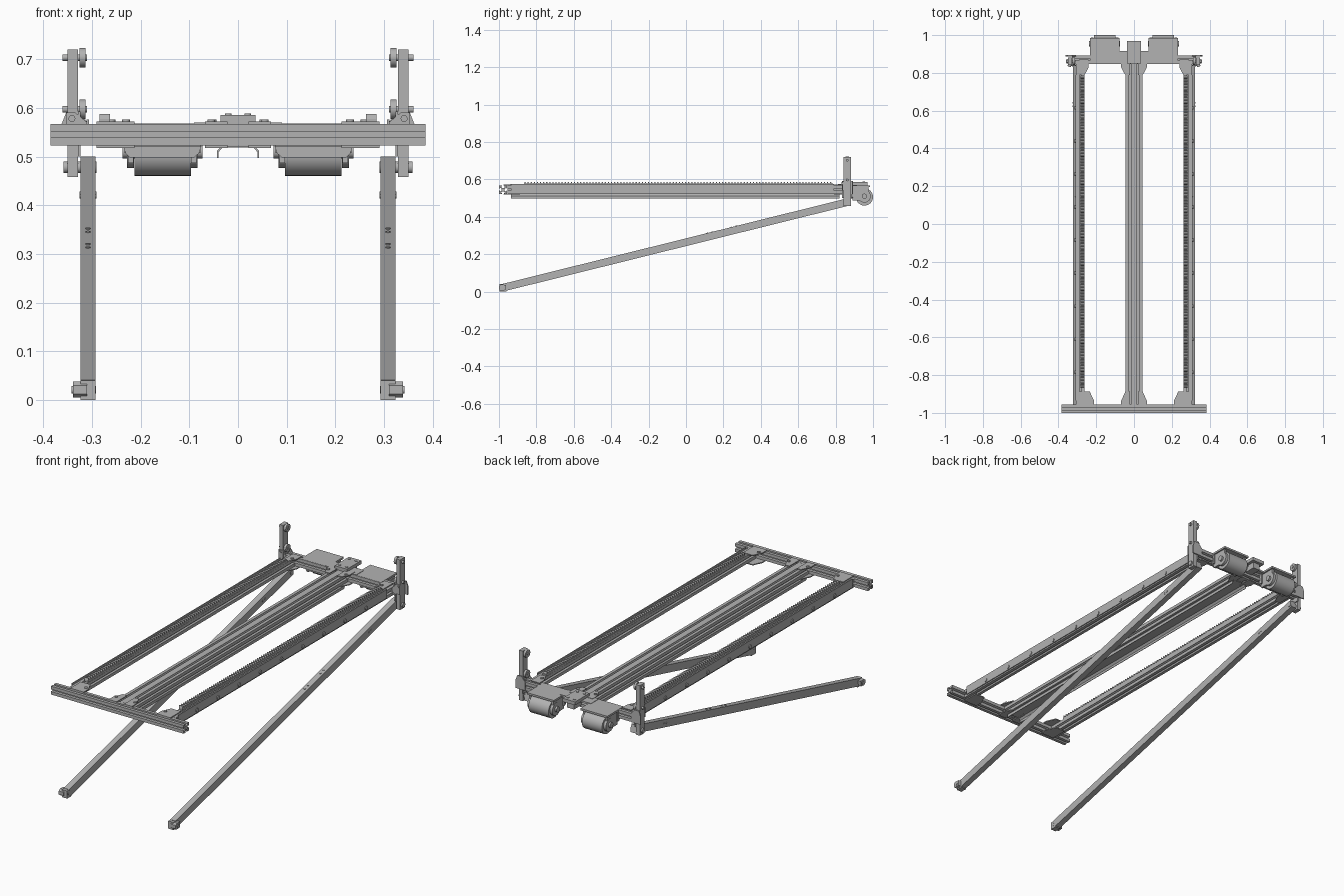
import bpy, bmesh, math
from mathutils import Matrix, Vector

cube = bpy.data.objects.get("Cube")
if cube:
    bpy.data.objects.remove(cube, do_unlink=True)

grey = bpy.data.materials.new("aluminium grey")
grey.use_nodes = True
grey.diffuse_color = (0.45, 0.45, 0.45, 1)
grey.node_tree.nodes["Principled BSDF"].inputs["Base Color"].default_value = (0.45, 0.45, 0.45, 1)


def finish(name, bm, mirror=False, smooth=False):
    bmesh.ops.recalc_face_normals(bm, faces=bm.faces)
    mesh = bpy.data.meshes.new(name)
    bm.to_mesh(mesh)
    bm.free()
    mesh.materials.append(grey)
    ob = bpy.data.objects.new(name, mesh)
    bpy.context.collection.objects.link(ob)
    if smooth:
        bpy.ops.object.select_all(action='DESELECT')
        ob.select_set(True)
        bpy.context.view_layer.objects.active = ob
        bpy.ops.object.shade_smooth_by_angle(angle=math.radians(35))
    if mirror:
        ob.modifiers.new("Mirror", 'MIRROR').use_mirror_merge = False
    return ob


def add_box(bm, x, y, z):
    """Box between three (low, high) ranges."""
    size = Matrix.Diagonal((x[1] - x[0], y[1] - y[0], z[1] - z[0], 1))
    mid = Matrix.Translation((sum(x) / 2, sum(y) / 2, sum(z) / 2))
    return bmesh.ops.create_cube(bm, size=1, matrix=mid @ size)["verts"]


def box(name, x, y, z, mirror=False):
    bm = bmesh.new()
    add_box(bm, x, y, z)
    return finish(name, bm, mirror)


def add_rod(bm, centre, radius, length, axis='X', sides=24):
    turn = {'X': Matrix.Rotation(math.pi / 2, 4, 'Y'), 'Y': Matrix.Rotation(math.pi / 2, 4, 'X'),
            'Z': Matrix.Identity(4)}[axis]
    bmesh.ops.create_cone(bm, cap_ends=True, segments=sides, radius1=radius, radius2=radius,
                          depth=length, matrix=Matrix.Translation(centre) @ turn)


def rods(name, centres, radius, length, axis='X', mirror=True):
    bm = bmesh.new()
    for c in centres:
        add_rod(bm, c, radius, length, axis)
    return finish(name, bm, mirror, True)


def prism(name, points, axis, low, high, mirror=False):
    """Extrude a 2D outline along an axis."""
    place = {'X': lambda a, b: (low, a, b), 'Y': lambda a, b: (a, low, b), 'Z': lambda a, b: (a, b, low)}[axis]
    bm = bmesh.new()
    face = bm.faces.new([bm.verts.new(place(*p)) for p in points])
    moved = bmesh.ops.extrude_face_region(bm, geom=[face])["geom"]
    step = Vector([(high - low) * (axis == a) for a in 'XYZ'])
    bmesh.ops.translate(bm, vec=step, verts=[v for v in moved if isinstance(v, bmesh.types.BMVert)])
    return finish(name, bm, mirror)


def slot_profile(centre, cells=1, s=0.044):
    """Outline of a slotted extrusion, with a T slot on every cell of every side."""
    w, lip, wide, deep = s * .13, s * .1, s * .25, s * .3
    dims = (cells * s / 2, s / 2)
    outline = []
    for k in range(4):
        along, out = (dims if k % 2 == 0 else dims[::-1])
        slots = cells if k % 2 == 0 else 1
        side = [(-along, -out)]
        for i in range(slots):
            m = -along + s * (i + .5)
            side += [(m - w, -out), (m - w, lip - out), (m - wide, lip - out), (m - w, deep - out),
                     (m + w, deep - out), (m + wide, lip - out), (m + w, lip - out), (m + w, -out)]
        c, n = round(math.cos(k * math.pi / 2)), round(math.sin(k * math.pi / 2))
        outline += [(centre[0] + a * c - b * n, centre[1] + a * n + b * c) for a, b in side]
    return outline


# Horizontal frame
MID = 0.545
prism("front_beam", slot_profile((-0.978, MID)), 'X', -0.385, 0.385)
prism("rear_beam", slot_profile((0.87, MID)), 'X', -0.328, 0.328)
prism("centre_rail", slot_profile((0, MID), 2), 'Y', -0.955, 0.85)
prism("side_rail", slot_profile((0.284, MID)), 'Y', -0.955, 0.85, True)

# Guide strips with their screws
box("guide_strip", (0.306, 0.311), (-0.935, 0.79), (0.53, 0.576), True)
rods("guide_screws", [(0.312, -0.785 + i * 0.175, MID) for i in range(9)], 0.01, 0.006)

# Toothed racks
box("rack_base", (0.263, 0.284), (-0.865, 0.785), (0.567, 0.577), True)
pitch = 0.0165
rack = prism("rack_teeth", [(-0.865, 0.577), (-0.855, 0.577), (-0.858, 0.587), (-0.862, 0.587)],
             'X', 0.263, 0.284)
array = rack.modifiers.new("Teeth", 'ARRAY')
array.count = 100
array.use_relative_offset = False
array.use_constant_offset = True
array.constant_offset_displace = (0, pitch, 0)
rack.modifiers.new("Mirror", 'MIRROR').use_mirror_merge = False

# Cable tray under the centre rail
tray = [(-0.043, 0.497), (-0.043, 0.512), (-0.034, 0.522), (0.034, 0.522), (0.043, 0.512), (0.043, 0.497)]
inner = [(x * 0.93, z - 0.003 * (z > 0.5)) for x, z in reversed(tray)]
prism("cable_tray", tray + inner, 'Y', -0.935, 0.82)

# Corner plates above and below the joints
for z0, label in ((0.567, "upper"), (0.518, "lower")):
    for end, y0, d in (("front", -0.955, 1), ("rear", 0.85, -1)):
        reach = 0.068 if d > 0 else 0.06
        for part, x0, sx, w in (("centre", 0.022, 1, 0.046), ("side", 0.29, -1, 0.078 if d > 0 else 0.05)):
            tip = x0 + sx * w
            pts = [(x0, y0 - d * 0.02), (tip, y0 - d * 0.02), (tip, y0 + d * 0.02),
                   (tip - sx * 0.012, y0 + d * 0.045), (tip - sx * 0.022, y0 + d * reach), (x0, y0 + d * reach)]
            prism(f"{label}_{end}_{part}_plate", pts, 'Z', z0, z0 + 0.005, True)
rods("plate_bolts", [(x, y, 0.573) for x, y in
                     ((0.055, -0.93), (0.23, -0.93), (0.052, 0.82), (0.26, 0.82))], 0.008, 0.006, 'Z')

# Rear centre block and its mounting plates
box("rear_centre_plate", (-0.09, 0.09), (0.85, 0.915), (0.56, 0.57))
box("rear_centre_block", (-0.036, 0.036), (0.85, 0.97), (0.567, 0.585))
box("rear_centre_foot", (-0.02, 0.02), (0.89, 0.955), (0.535, 0.567))
rods("centre_block_bolts", [(0.02, y, 0.586) for y in (0.87, 0.95)], 0.007, 0.004, 'Z')

# Motors hanging behind the rear beam
box("motor_top_plate", (0.077, 0.233), (0.85, 0.985), (0.558, 0.568), True)
bm = bmesh.new()
for x in (0.085, 0.215):
    add_box(bm, (x, x + 0.011), (0.89, 0.975), (0.487, 0.56))
add_box(bm, (0.077, 0.233), (0.888, 0.9), (0.507, 0.56))
finish("motor_bracket", bm, True)
rods("motor_drum", [(0.155, 0.954, 0.506)], 0.046, 0.116)
rods("motor_end_caps", [(x, 0.954, 0.51) for x in (0.09, 0.221)], 0.034, 0.014)
rods("motor_shaft", [(0.155, 0.954, 0.51)], 0.014, 0.164)
prism("motor_flange", [(0.075, 0.522), (0.08, 0.507), (0.09, 0.498), (0.222, 0.498), (0.231, 0.507),
                       (0.236, 0.522)], 'Y', 0.882, 0.892, True)

# Upright posts with guide rollers
box("post", (0.328, 0.35), (0.842, 0.882), (0.458, 0.72), True)
box("post_side_plate", (0.323, 0.329), (0.835, 0.888), (0.50, 0.592), True)
prism("post_bracket", [(0.306, 0.567), (0.328, 0.592), (0.352, 0.592), (0.362, 0.567), (0.362, 0.523),
                       (0.306, 0.523)], 'Y', 0.888, 0.894, True)
prism("post_front_bracket", [(0.306, 0.567), (0.334, 0.59), (0.352, 0.59), (0.352, 0.54), (0.306, 0.54)],
      'Y', 0.836, 0.842, True)
rods("bracket_bolts", [(0.341, 0.834, 0.578)], 0.007, 0.005, 'Y')
rods("guide_rollers", [(0.319, 0.862, z) for z in (0.703, 0.597)], 0.02, 0.012)
rods("roller_axles", [(0.335, 0.862, z) for z in (0.703, 0.597)], 0.007, 0.05)
rods("leg_pivot", [(0.324, 0.862, 0.478)], 0.012, 0.068)

# Sloping legs with their bolts
start, end = Vector((0.308, -0.975, 0.022)), Vector((0.308, 0.862, 0.478))
way = end - start
tilt = Matrix.Translation((start + end) / 2) @ Matrix.Rotation(math.atan2(way.z, way.y), 4, 'X')
half = way.length / 2
bm = bmesh.new()
add_box(bm, (-0.0155, 0.0155), (-half, half + 0.012), (-0.02, 0.02))
bm.transform(tilt)
finish("leg", bm, True)
bm = bmesh.new()
for t in (0.19, 0.22, 0.33, 0.36):
    add_rod(bm, (0, half * t, 0.02), 0.005, 0.004, 'Z', 12)
for t in (0.74, 0.76):
    add_rod(bm, (0, half * t, 0), 0.005, 0.035, 'X', 12)
bm.transform(tilt)
finish("leg_bolts", bm, True, True)

# Feet
box("foot_cap", (0.293, 0.323), (-0.996, -0.96), (0.0, 0.04), True)
prism("foot_block", [(-1.0, 0.012), (-0.992, 0.005), (-0.965, 0.008), (-0.962, 0.036), (-0.99, 0.038),
                     (-1.0, 0.03)], 'X', 0.31, 0.339, True)
rods("foot_axle", [(0.317, -0.98, 0.021)], 0.008, 0.05)
